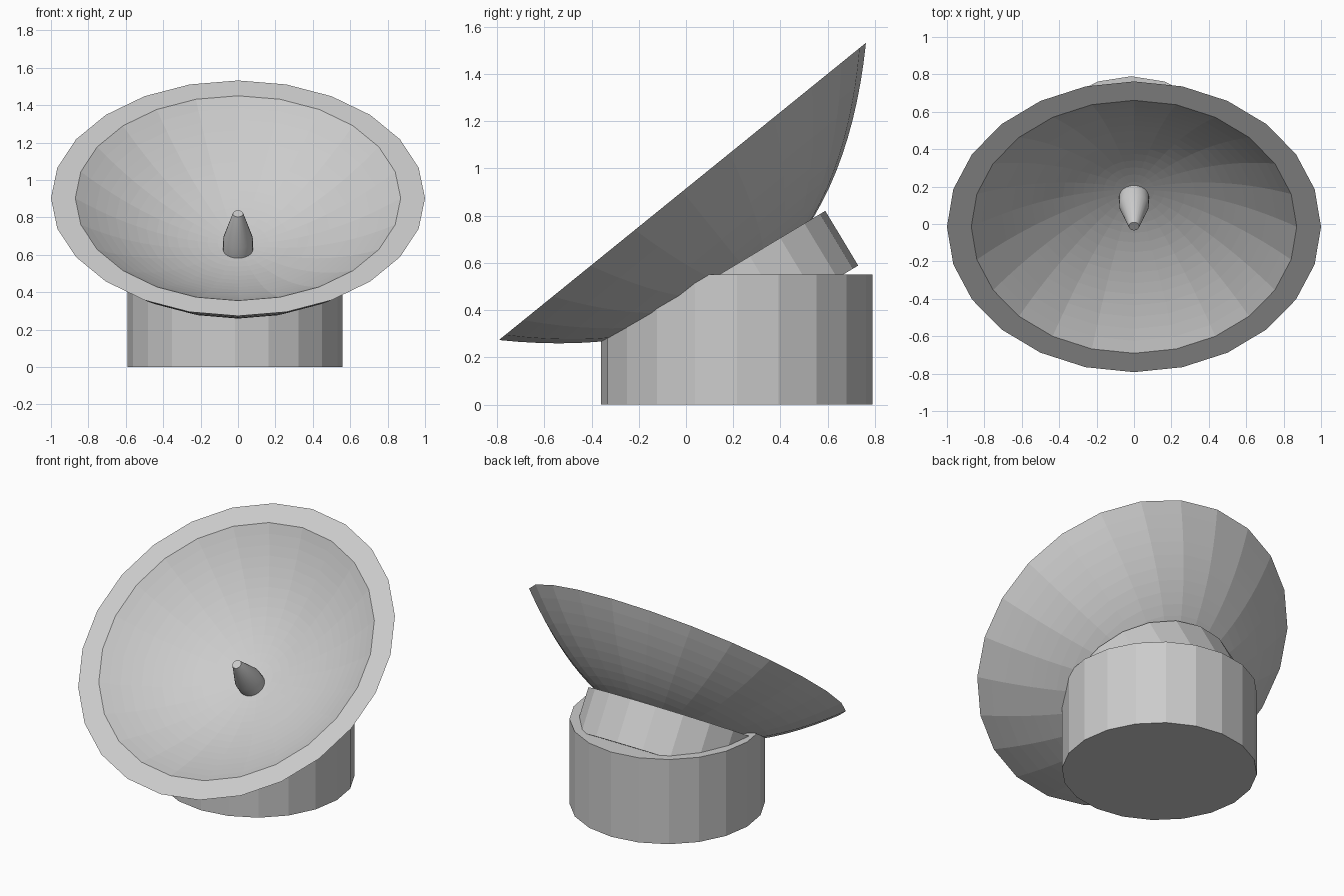
import bpy, bmesh, math
from mathutils import Matrix, Vector

if "Cube" in bpy.data.objects:
    bpy.data.objects.remove(bpy.data.objects["Cube"])


def lathe(name, profile, sides, loc, tilt):
    """Spin (radius, height) points round local z, then tilt about x and place."""
    bm = bmesh.new()
    rings = []
    for r, h in profile:
        if r == 0:
            rings.append([bm.verts.new((0, 0, h))] * sides)
        else:
            rings.append([bm.verts.new((r * math.cos(2 * math.pi * i / sides),
                                        r * math.sin(2 * math.pi * i / sides), h))
                          for i in range(sides)])
    for a, b in zip(rings, rings[1:]):
        for i in range(sides):
            j = (i + 1) % sides
            bm.faces.new(list(dict.fromkeys((a[i], a[j], b[j], b[i]))))
    for ring, (r, h) in ((rings[0], profile[0]), (rings[-1], profile[-1])):
        if r > 0:
            bm.faces.new(ring)
    bmesh.ops.recalc_face_normals(bm, faces=bm.faces)
    bm.transform(Matrix.Translation(loc) @ Matrix.Rotation(math.radians(tilt), 4, 'X'))
    return finish(name, bm)


def finish(name, bm):
    mesh = bpy.data.meshes.new(name)
    bm.to_mesh(mesh)
    bm.free()
    obj = bpy.data.objects.new(name, mesh)
    bpy.context.collection.objects.link(obj)
    return obj


DISH_TILT = 39
COLLAR_TILT = 31
rim_centre = Vector((0, -0.015, 0.9025))

# Dish: outer paraboloid, flat rim, shallower inner paraboloid
N = 16
outer = [(i / N, -0.5 * (1 - (i / N) ** 2)) for i in range(N + 1)]
inner = [(0.87 * i / N, -0.315 * (1 - (i / N) ** 2)) for i in range(N, -1, -1)]
lathe("dish", outer + inner, 24, rim_centre, DISH_TILT)

# Feed horn standing in the dish, slightly below its axis
rot = Matrix.Rotation(math.radians(DISH_TILT), 3, 'X')
feed = lathe("feed_horn", [(0.08, -0.35), (0.08, -0.24), (0.028, -0.066)], 24,
             rim_centre + rot @ Vector((0, -0.05, 0)), DISH_TILT)
bpy.context.view_layer.objects.active = feed
feed.select_set(True)
bpy.ops.object.shade_smooth_by_angle(angle=math.radians(30))

# Tilted collar under the dish
lathe("tilt_collar", [(0.54, -0.27), (0.54, 0)], 20, Vector((-0.015, 0.127, 0.542)), COLLAR_TILT)

# Round base, its front sliced off under the dish
base = lathe("base", [(0.575, 0), (0.575, 0.55)], 20, Vector((-0.015, 0.215, 0)), 0)
bm = bmesh.new()
bm.from_mesh(base.data)
a = math.radians(32)
bmesh.ops.bisect_plane(bm, geom=bm.verts[:] + bm.edges[:] + bm.faces[:],
                       plane_co=(0, -0.36, 0.27), plane_no=(0, -math.sin(a), math.cos(a)),
                       clear_outer=True)
bmesh.ops.holes_fill(bm, edges=[e for e in bm.edges if e.is_boundary], sides=0)
bmesh.ops.recalc_face_normals(bm, faces=bm.faces)
bm.to_mesh(base.data)
bm.free()
